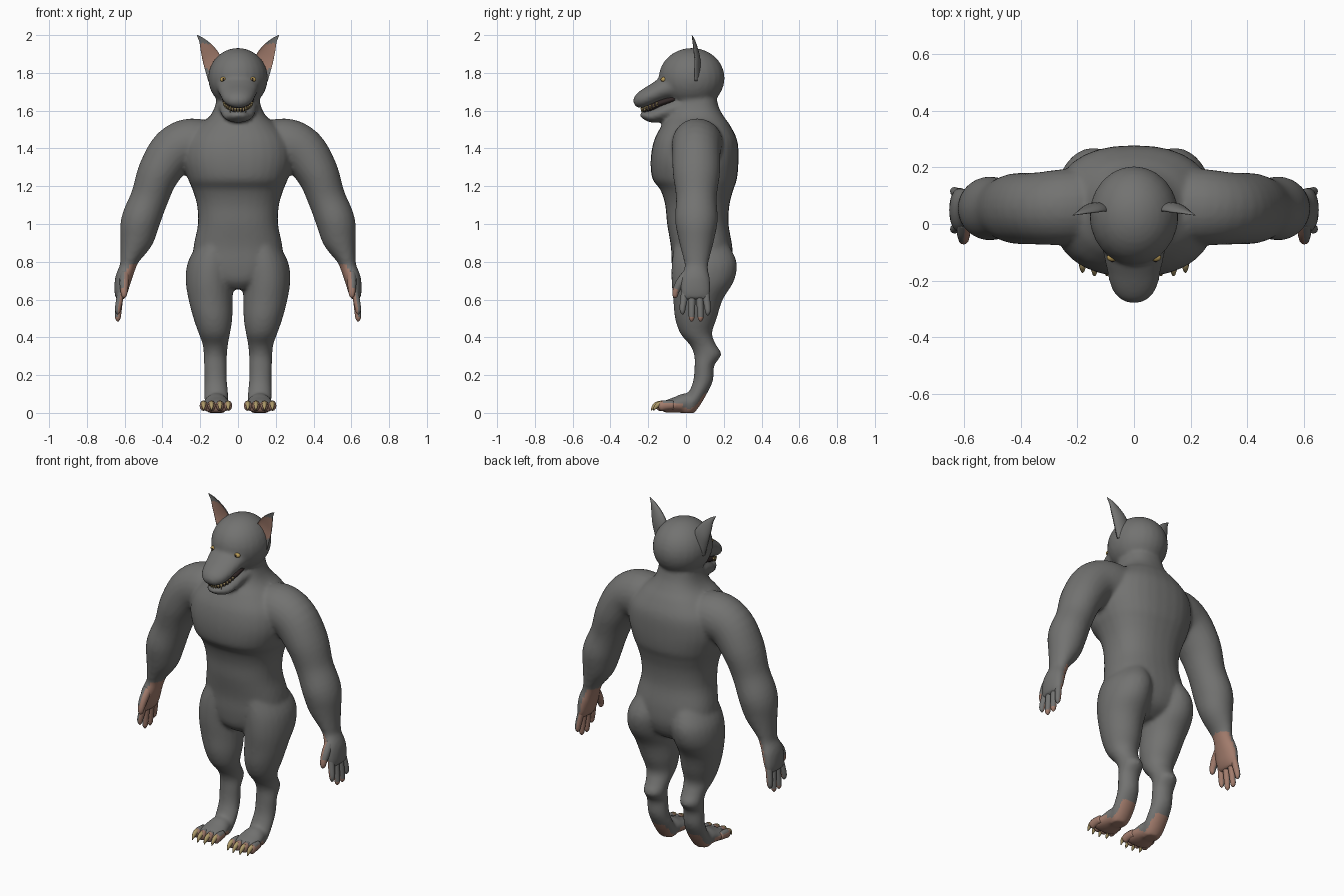
import bpy, bmesh, math
from mathutils import Vector, Matrix

if "Cube" in bpy.data.objects:
    bpy.data.objects.remove(bpy.data.objects["Cube"])

X, Y, Z = Vector((1, 0, 0)), Vector((0, 1, 0)), Vector((0, 0, 1))


def material(name, r, g, b):
    m = bpy.data.materials.new(name)
    m.use_nodes = True
    m.diffuse_color = (r, g, b, 1)
    bsdf = m.node_tree.nodes["Principled BSDF"]
    bsdf.inputs["Base Color"].default_value = (r, g, b, 1)
    bsdf.inputs["Roughness"].default_value = 0.8
    return m


GREY = material("grey hide", 0.17, 0.17, 0.165)
PINK = material("pink skin", 0.36, 0.20, 0.15)
HORN = material("yellow horn", 0.42, 0.32, 0.14)
GOLD = material("gold eye", 0.50, 0.34, 0.10)
DARK = material("dark mouth", 0.03, 0.02, 0.02)


def spline(keys, steps=4):
    """Catmull-Rom through rows of numbers."""
    rows = []
    for i in range(len(keys) - 1):
        quad = [keys[max(i - 1, 0)], keys[i], keys[i + 1], keys[min(i + 2, len(keys) - 1)]]
        for k in range(steps):
            t = k / steps
            rows.append([b + 0.5 * t * (c - a + t * (2*a - 5*b + 4*c - d + t * (3*(b - c) + d - a)))
                         for a, b, c, d in zip(*quad)])
    return rows + [list(keys[-1])]


def tube(bm, keys, ref=Y, axis=None, side=1, segs=24, cup=1, power=1, steps=4):
    """Loft of ellipses; each key is x, y, z and the half sizes across and along ref."""
    rows = spline(keys, steps)
    pts = [Vector(r[:3]) for r in rows]
    rings = []
    for i, r in enumerate(rows):
        t = axis or (pts[min(i + 1, len(pts) - 1)] - pts[max(i - 1, 0)]).normalized()
        v = (ref - t * ref.dot(t)).normalized()
        u = t.cross(v)
        ring = []
        for k in range(segs):
            a = 2 * math.pi * k / segs
            c, s = math.cos(a), math.sin(a)
            c = math.copysign(abs(c) ** power, c)
            s = math.copysign(abs(s) ** power, s) * (cup if s < 0 else 1)
            p = pts[i] + u * c * max(r[3], 0.001) + v * s * max(r[4], 0.001)
            ring.append(bm.verts.new((p.x * side, p.y, p.z)))
        rings.append(ring)
    for lo, hi in zip(rings, rings[1:]):
        for k in range(segs):
            n = (k + 1) % segs
            bm.faces.new((lo[k], lo[n], hi[n], hi[k]))
    bm.faces.new(rings[0][::-1])
    bm.faces.new(rings[-1])


def ball(bm, centre, radii):
    bmesh.ops.create_uvsphere(bm, u_segments=24, v_segments=16, radius=1,
                              matrix=Matrix.Translation(centre) @ Matrix.Diagonal((*radii, 1)))


def finish(name, bm, mats, rule=None):
    bmesh.ops.recalc_face_normals(bm, faces=bm.faces[:])
    me = bpy.data.meshes.new(name)
    bm.to_mesh(me)
    bm.free()
    ob = bpy.data.objects.new(name, me)
    bpy.context.collection.objects.link(ob)
    paint(ob, mats, rule)
    return ob


def paint(ob, mats, rule):
    ob.data.materials.clear()
    for m in mats:
        ob.data.materials.append(m)
    for f in ob.data.polygons:
        f.use_smooth = True
        f.material_index = int(rule(f.center, f.normal)) if rule else 0


def slices(rows):
    """Level slices: z, x, half width, front y, back y."""
    return [(x, (f + b) / 2, z, w, (b - f) / 2) for z, x, w, f, b in rows]


def bare(p, n):
    """Palms and soles are pink."""
    inward = n.x * math.copysign(1, p.x)
    palm = abs(p.x) > 0.5 and p.z < 0.79 and inward < -0.15
    sole = p.z < 0.1 and (n.z < -0.4 or (p.z < 0.05 and p.y < -0.02))
    return palm or sole


# Body: lofted torso, limbs and head, fused into one skin
bm = bmesh.new()
tube(bm, slices([
    (.655, 0, .06, -.02, .14), (.70, 0, .16, -.06, .21), (.78, 0, .235, -.075, .245),
    (.88, 0, .235, -.08, .245), (1.0, 0, .212, -.10, .225), (1.1, 0, .217, -.11, .23),
    (1.18, 0, .24, -.135, .25), (1.24, 0, .265, -.178, .27), (1.34, 0, .29, -.187, .278),
    (1.44, 0, .275, -.17, .272), (1.52, 0, .21, -.13, .235), (1.57, 0, .15, -.10, .20),
    (1.63, 0, .12, -.07, .17), (1.74, 0, .10, -.04, .15)]), axis=Z, segs=32, power=.85)
ball(bm, (0, .03, 1.772), (.158, .175, .16))
muzzle = [(0, 1.74, .13, .09), (-.10, 1.718, .11, .068), (-.16, 1.692, .097, .056),
          (-.215, 1.666, .084, .049), (-.252, 1.648, .063, .038), (-.275, 1.638, .03, .018)]
jaw = [(0, 1.62, .11, .05), (-.07, 1.61, .10, .05), (-.13, 1.587, .09, .045),
       (-.18, 1.570, .072, .034), (-.225, 1.577, .047, .02), (-.242, 1.583, .02, .01)]
for part in (muzzle, jaw):
    tube(bm, [(0, *row) for row in part], ref=Z)
for s in (1, -1):
    # arm and palm
    tube(bm, [(.10, .07, 1.42, .11, .13), (.24, .06, 1.425, .135, .135), (.34, .055, 1.385, .128, .128),
              (.42, .055, 1.27, .112, .125), (.468, .055, 1.14, .10, .108), (.515, .055, 1.02, .103, .113),
              (.537, .055, .92, .09, .095), (.572, .055, .82, .053, .07), (.585, .055, .77, .043, .062),
              (.607, .05, .71, .044, .078), (.62, .05, .64, .035, .08), (.627, .05, .60, .02, .07)], side=s)
    # leg
    tube(bm, slices([
        (.90, .12, .09, -.06, .22), (.80, .14, .125, -.075, .268), (.70, .15, .127, -.077, .255),
        (.60, .145, .117, -.068, .195), (.50, .133, .103, -.058, .163), (.42, .125, .083, -.03, .138),
        (.36, .12, .067, .02, .16), (.31, .12, .062, .042, .188), (.25, .12, .06, .045, .15),
        (.17, .118, .06, .038, .143), (.10, .115, .063, .01, .11), (.04, .115, .06, -.03, .075),
        (0, .115, .045, -.03, .045)]), axis=Z, side=s)
    # foot
    tube(bm, [(.115, .055, .045, .045, .04), (.115, 0, .052, .062, .052), (.115, -.05, .043, .073, .043),
              (.117, -.10, .034, .081, .034), (.117, -.13, .028, .074, .024)], ref=Z, side=s)
body = finish("body", bm, [GREY])
remesh = body.modifiers.new("fuse", "REMESH")
remesh.mode, remesh.voxel_size = "VOXEL", 0.011
soften = body.modifiers.new("soften", "SMOOTH")
soften.factor, soften.iterations = 0.5, 6
graph = bpy.context.evaluated_depsgraph_get()
fused = bpy.data.meshes.new_from_object(body.evaluated_get(graph))
body.modifiers.clear()
body.data = fused
paint(body, [GREY, PINK], bare)

# Mouth lining between muzzle and jaw
bm = bmesh.new()
tube(bm, [(0, -.04, 1.67, .085, .03), (0, -.13, 1.642, .08, .025), (0, -.19, 1.617, .062, .022),
          (0, -.23, 1.604, .03, .015)], ref=Z)
finish("mouth_lining", bm, [DARK])

# Teeth along both jaws
bm = bmesh.new()
for reach, lift, drop in ((1, .008, -.022), (.93, -.014, .02)):
    for i in range(15):
        a = math.radians(-77 + 11 * i)
        x, y = .077 * reach * math.sin(a), -.13 - .105 * reach * math.cos(a)
        z = 1.605 + (y + .235) * .42 + lift
        size = 1.4 if i in (4, 10) else 1
        tube(bm, [(x, y, z, .007, .007), (x, y, z + drop * size, .001, .001)], segs=6, steps=1)
finish("teeth", bm, [HORN])

for s, label in ((1, "left"), (-1, "right")):
    # Ear: cupped loft with a pink hollow
    bm = bmesh.new()
    tube(bm, [(.118, .045, 1.76, .04, .03), (.124, .045, 1.82, .05, .032), (.142, .045, 1.88, .048, .03),
              (.166, .04, 1.93, .035, .022), (.190, .035, 1.97, .017, .013), (.217, .03, 2.0, .002, .002)],
         side=s, cup=-.3)
    finish(label + "_ear", bm, [GREY, PINK],
           lambda p, n: n.y < -.3 and 1.82 < p.z < 1.955)

    # Eye set on the face, with a small pupil
    hit, spot, normal, _ = body.ray_cast(Vector((.077 * s, -1, 1.765)), Y)
    bm = bmesh.new()
    ball(bm, spot + Y * .006, (.019, .014, .014))
    finish(label + "_eye", bm, [GOLD])
    bm = bmesh.new()
    ball(bm, spot - Y * .006, (.006, .004, .007))
    finish(label + "_pupil", bm, [DARK])

    # Fingers and thumb
    bm = bmesh.new()
    for y0, y1, tip in ((-.005, -.018, .525), (.032, .03, .487), (.069, .077, .487), (.102, .115, .52)):
        tube(bm, [(.617, y0, .66, .017, .018), (.627, (y0 + y1) / 2, .60, .018, .019),
                  (.635, y1, tip + .03, .016, .016), (.636, y1, tip + .008, .012, .012),
                  (.636, y1, tip - .004, .003, .003)], side=s, segs=12)
    tube(bm, [(.60, .01, .74, .025, .025), (.603, -.03, .69, .024, .024), (.603, -.053, .645, .019, .018),
              (.603, -.058, .618, .013, .013), (.603, -.06, .608, .003, .003)], side=s, segs=12)
    finish(label + "_fingers", bm, [GREY, PINK],
           lambda p, n: bare(p, n) or p.z < .505 or (p.y < -.045 and p.z < .66))

    # Toes and claws
    toes, claws = bmesh.new(), bmesh.new()
    for x, y in ((.052, -.137), (.095, -.147), (.14, -.147), (.182, -.135)):
        tube(toes, [(x, y + .07, .042, .017, .022), (x, y + .025, .04, .021, .026),
                    (x, y, .034, .019, .024), (x, y - .012, .032, .006, .008)], ref=Z, side=s, segs=12)
        tube(claws, [(x, y + .008, .05, .013, .015), (x, y - .014, .042, .012, .014),
                     (x, y - .03, .025, .007, .008), (x, y - .036, .012, .001, .001)], ref=Z, side=s, segs=10)
    finish(label + "_toes", toes, [PINK, GREY], lambda p, n: n.z > .6 and p.y > -.12)
    finish(label + "_claws", claws, [HORN])
